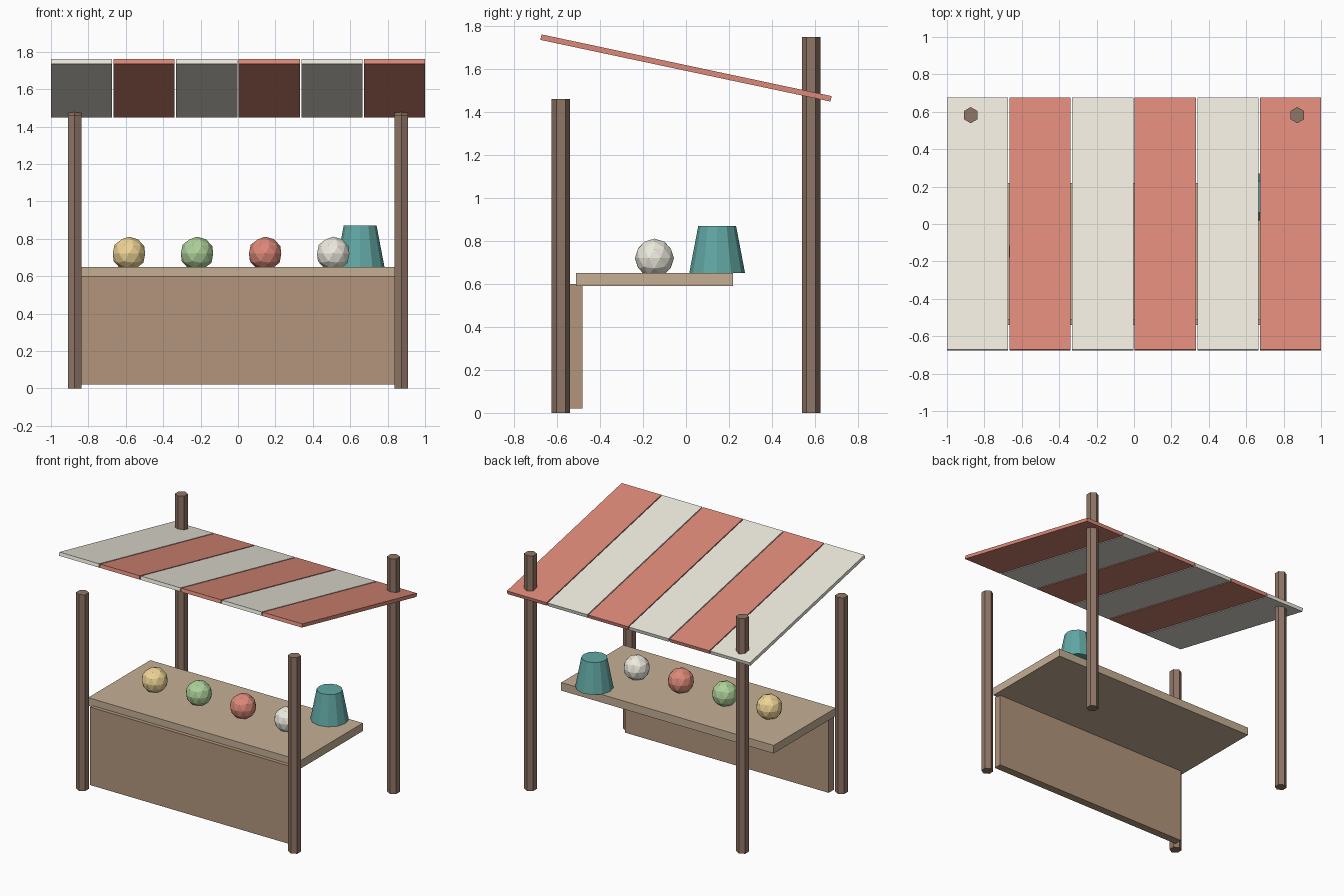
import bpy, bmesh
from math import radians
from mathutils import Matrix, Vector

if "Cube" in bpy.data.objects:
    bpy.data.objects.remove(bpy.data.objects["Cube"])


def material(name, rgb):
    m = bpy.data.materials.new(name)
    m.diffuse_color = (*rgb, 1)
    m.use_nodes = True
    m.node_tree.nodes["Principled BSDF"].inputs["Base Color"].default_value = m.diffuse_color
    return m


POST = material("dark_wood", (0.28, 0.18, 0.135))
PANEL = material("mid_wood", (0.445, 0.30, 0.20))
TOP = material("light_wood", (0.56, 0.43, 0.30))
CREAM = material("cream", (0.85, 0.82, 0.73))
RED = material("red", (0.72, 0.25, 0.19))
YELLOW = material("yellow", (0.85, 0.65, 0.30))
GREEN = material("green", (0.42, 0.63, 0.32))
TEAL = material("teal", (0.12, 0.39, 0.37))


def finish(name, bm, mat, loc, tilt=0):
    mesh = bpy.data.meshes.new(name)
    bm.to_mesh(mesh)
    bm.free()
    mesh.materials.append(mat)
    ob = bpy.data.objects.new(name, mesh)
    ob.location = loc
    ob.rotation_euler.x = tilt
    bpy.context.collection.objects.link(ob)


def box(name, size, loc, mat, tilt=0):
    bm = bmesh.new()
    bmesh.ops.create_cube(bm, size=1)
    bmesh.ops.scale(bm, vec=Vector(size), verts=bm.verts)
    finish(name, bm, mat, loc, tilt)


def cone(name, sides, r1, r2, height, base, mat):
    bm = bmesh.new()
    bmesh.ops.create_cone(bm, cap_ends=True, segments=sides, radius1=r1, radius2=r2,
                          depth=height, matrix=Matrix.Translation((0, 0, height / 2)))
    finish(name, bm, mat, base)


# Hexagonal posts: short in front, tall at the back
for side, x in (("left", -0.873), ("right", 0.873)):
    cone(f"front_post_{side}", 6, 0.043, 0.043, 1.46, (x, -0.582, 0), POST)
    cone(f"back_post_{side}", 6, 0.043, 0.043, 1.75, (x, 0.582, 0), POST)

# Counter top and front panel
box("counter_top", (1.75, 0.73, 0.06), (0, -0.147, 0.62), TOP)
box("front_panel", (1.676, 0.06, 0.58), (0, -0.511, 0.31), PANEL)

# Sloping striped awning
for i in range(6):
    box(f"awning_strip_{i + 1}", (0.327, 1.38, 0.026), ((i - 2.5) * 0.3346, 0, 1.605),
        RED if i % 2 else CREAM, radians(-12))

# Round goods in a row on the counter
for i, mat in enumerate((YELLOW, GREEN, RED, CREAM)):
    bm = bmesh.new()
    bmesh.ops.create_icosphere(bm, subdivisions=2, radius=0.091)
    finish(f"fruit_{i + 1}", bm, mat, (-0.583 + i * 0.364, -0.147, 0.72))

# Upturned pot
cone("pot", 12, 0.13, 0.088, 0.22, (0.653, 0.145, 0.65), TEAL)
